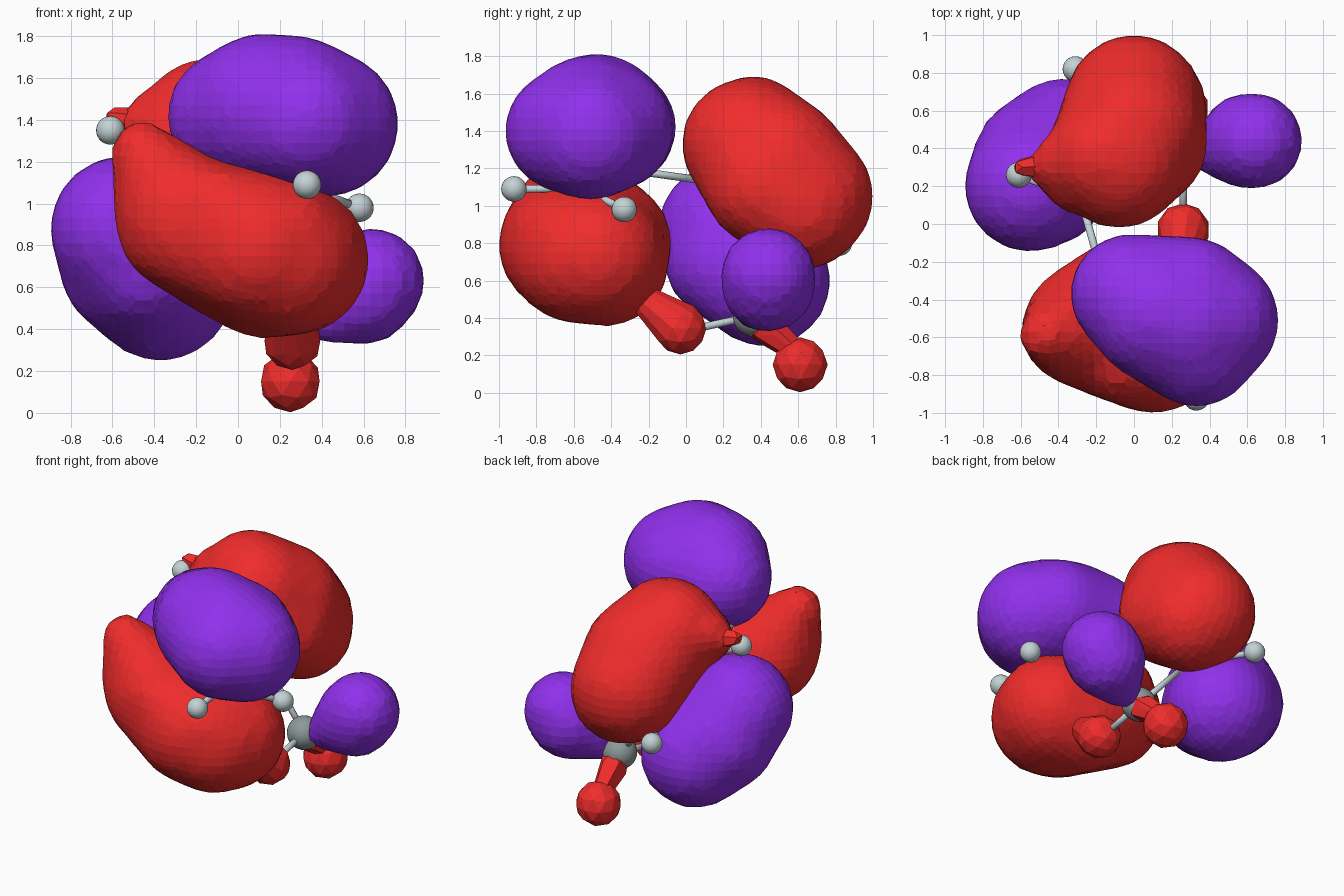
import bpy, bmesh
from mathutils import Vector, Matrix

if "Cube" in bpy.data.objects:
    bpy.data.objects.remove(bpy.data.objects["Cube"])


def material(name, rgb):
    m = bpy.data.materials.new(name)
    m.diffuse_color = (*rgb, 1)
    m.use_nodes = True
    m.node_tree.nodes["Principled BSDF"].inputs["Base Color"].default_value = m.diffuse_color
    return m


RED = material("red", (0.87, 0.025, 0.025))
PURPLE = material("purple", (0.28, 0.03, 0.84))
PALE = material("pale_grey", (0.55, 0.65, 0.67))
GREY = material("mid_grey", (0.27, 0.32, 0.32))


def add_object(name, bm, mat, smooth=False):
    me = bpy.data.meshes.new(name)
    bm.to_mesh(me)
    bm.free()
    for p in me.polygons:
        p.use_smooth = smooth
    me.materials.append(mat)
    ob = bpy.data.objects.new(name, me)
    bpy.context.collection.objects.link(ob)
    return ob


def lobe(name, mat, groups, voxel=0.06, detail=3):
    """Each group of balls (x, y, z, r) is hulled; the groups are fused by remeshing."""
    bm = bmesh.new()
    grow = 0.015 if voxel else 0
    for balls in groups:
        part = bmesh.new()
        for x, y, z, r in balls:
            bmesh.ops.create_icosphere(part, subdivisions=detail, radius=r + grow,
                                       matrix=Matrix.Translation((x, y, z)))
        hull = bmesh.ops.convex_hull(part, input=part.verts[:])
        junk = {g for g in hull["geom_interior"] + hull["geom_unused"]
                if isinstance(g, bmesh.types.BMVert)}
        bmesh.ops.delete(part, geom=list(junk), context="VERTS")
        bmesh.ops.recalc_face_normals(part, faces=part.faces[:])
        tmp = bpy.data.meshes.new("tmp")
        part.to_mesh(tmp)
        part.free()
        bm.from_mesh(tmp)
        bpy.data.meshes.remove(tmp)
    ob = add_object(name, bm, mat)
    if voxel:
        mod = ob.modifiers.new("facets", "REMESH")
        mod.mode = "VOXEL"
        mod.voxel_size = voxel
    return ob


# Large lobes, above and below the two double bonds
lobe("upper_front_lobe", PURPLE, [[
    (0.27, -0.52, 1.43, 0.36), (0.42, -0.51, 1.38, 0.335), (0.33, -0.64, 1.40, 0.315),
    (0.30, -0.40, 1.41, 0.32), (-0.02, -0.37, 1.42, 0.305), (0.12, -0.47, 1.45, 0.35)]])
lobe("lower_front_lobe", RED, [
    [(0.22, -0.58, 0.74, 0.355), (0.27, -0.48, 0.73, 0.345), (0.10, -0.64, 0.79, 0.35),
     (0.12, -0.42, 0.68, 0.31), (-0.05, -0.42, 0.80, 0.33), (-0.25, -0.54, 0.91, 0.32),
     (0.25, -0.72, 0.87, 0.20), (-0.10, -0.72, 0.97, 0.20)],
    [(-0.28, -0.55, 0.95, 0.30), (-0.46, -0.59, 1.25, 0.13)]])
lobe("upper_back_lobe", RED, [
    [(-0.08, 0.33, 1.33, 0.34), (-0.15, 0.36, 1.38, 0.30), (0.07, 0.42, 1.10, 0.305),
     (0.0, 0.64, 1.05, 0.35), (0.05, 0.62, 0.99, 0.32), (0.0, 0.50, 1.22, 0.35)],
    [(-0.10, 0.33, 1.34, 0.31), (-0.28, 0.25, 1.33, 0.19), (-0.35, 0.33, 1.40, 0.16),
     (-0.46, 0.30, 1.38, 0.09)]])
lobe("lower_back_lobe", PURPLE, [[
    (-0.55, 0.20, 0.88, 0.335), (-0.50, 0.33, 0.71, 0.34), (-0.37, 0.42, 0.60, 0.34),
    (-0.45, 0.19, 0.70, 0.29), (-0.46, 0.24, 0.98, 0.19)]])

# Small lobes around the end carbon, and the tip beside one hydrogen
lobe("side_lobe", PURPLE, [[
    (0.64, 0.44, 0.63, 0.24), (0.60, 0.44, 0.58, 0.24), (0.42, 0.38, 0.46, 0.11)]])
lobe("bottom_lobe", RED, [[(0.25, 0.61, 0.15, 0.147)]], voxel=0, detail=2)
lobe("bottom_lobe_neck", RED, [[
    (0.26, 0.42, 0.35, 0.10), (0.25, 0.56, 0.24, 0.07)]], voxel=0, detail=1)
lobe("under_lobe", RED, [[(0.26, -0.03, 0.345, 0.14), (0.24, -0.19, 0.47, 0.09)]],
     voxel=0, detail=2)
lobe("back_lobe_tip", RED, [[
    (-0.45, 0.31, 1.38, 0.08), (-0.59, 0.30, 1.41, 0.05)]], voxel=0, detail=1)

# Molecule positions: carbons and hydrogens
CARBONS = [Vector(p) for p in ((0.28, -0.55, 1.09), (-0.14, -0.37, 1.20),
                               (-0.28, 0.13, 1.13), (-0.10, 0.41, 0.82),
                               (0.26, 0.36, 0.41))]
HYDROGENS = [  # carbon index, position
    (0, (0.33, -0.92, 1.09)), (0, (0.58, -0.33, 0.98)), (1, (-0.41, -0.60, 1.28)),
    (2, (-0.61, 0.26, 1.35)), (3, (-0.31, 0.82, 0.80)), (4, (0.25, 0.60, 0.15)),
    (4, (0.26, -0.01, 0.33)), (4, (0.62, 0.42, 0.58))]


def atom(name, pos, r, mat):
    bm = bmesh.new()
    bmesh.ops.create_uvsphere(bm, u_segments=24, v_segments=14, radius=r,
                              matrix=Matrix.Translation(pos))
    add_object(name, bm, mat, True)


def bond(name, a, b, r=0.02):
    d = b - a
    bm = bmesh.new()
    bmesh.ops.create_cone(
        bm, cap_ends=True, segments=16, radius1=r, radius2=r, depth=d.length,
        matrix=Matrix.Translation((a + b) / 2) @ d.to_track_quat("Z", "Y").to_matrix().to_4x4())
    add_object(name, bm, PALE, True)


# Atoms and the rods joining them
for i, c in enumerate(CARBONS):
    atom(f"carbon_{i + 1}", c, 0.11 if i == 4 else 0.07, GREY)
    if i:
        bond(f"chain_bond_{i}", CARBONS[i - 1], c)
for i, (c, p) in enumerate(HYDROGENS):
    atom(f"hydrogen_{i + 1}", Vector(p), 0.068, PALE)
    bond(f"hydrogen_bond_{i + 1}", CARBONS[c], Vector(p))
